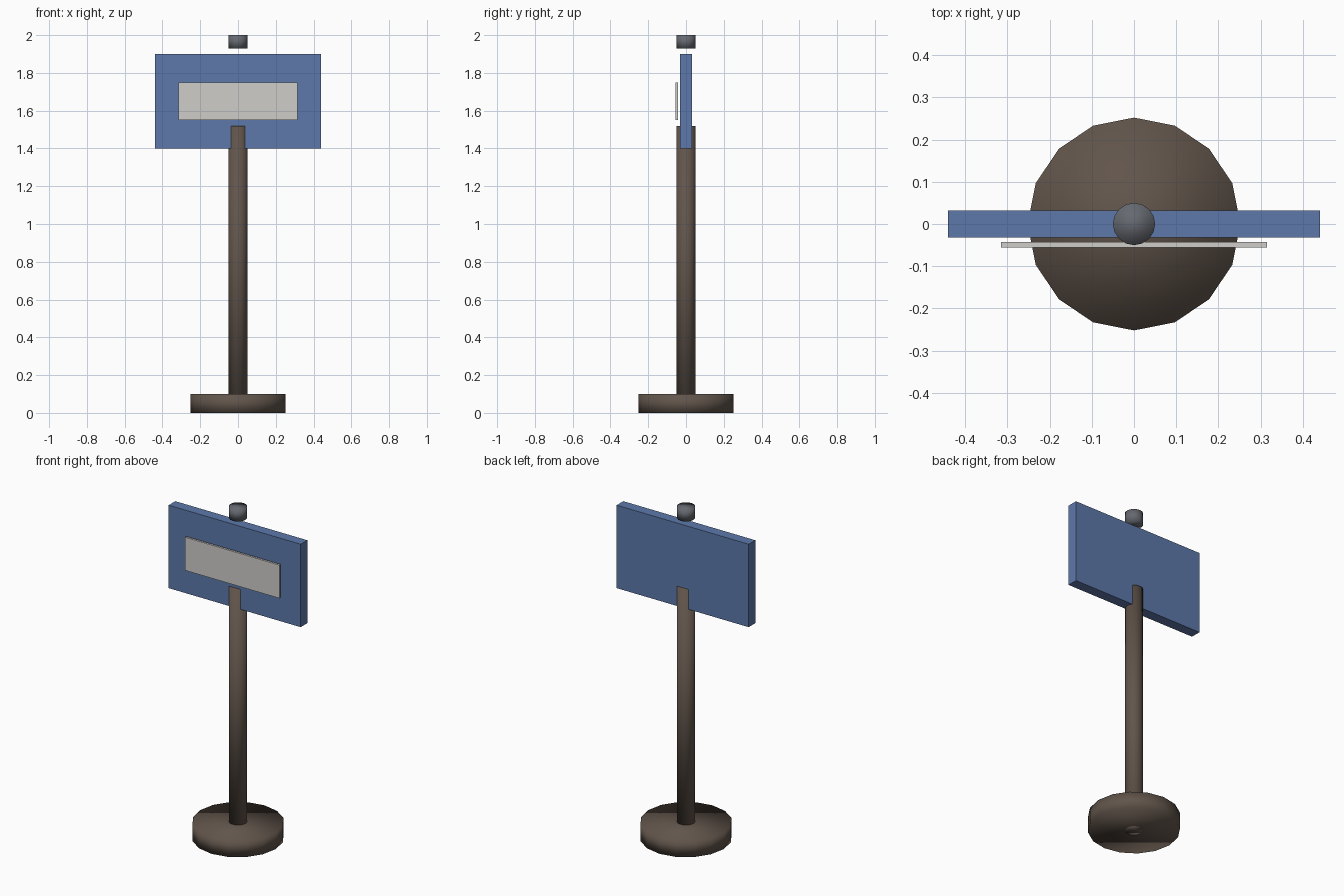
import bpy

if "Cube" in bpy.data.objects:
    bpy.data.objects.remove(bpy.data.objects["Cube"])


def material(name, color):
    m = bpy.data.materials.new(name)
    m.diffuse_color = (*color, 1)
    m.use_nodes = True
    m.node_tree.nodes["Principled BSDF"].inputs["Base Color"].default_value = m.diffuse_color
    return m


wood = material("dark_brown", (0.12, 0.09, 0.07))
blue = material("blue", (0.11, 0.19, 0.40))
pale = material("pale", (0.62, 0.61, 0.59))
steel = material("dark_steel", (0.13, 0.14, 0.16))


def box(name, x, y, z, mat):
    """Box from (min, max) ranges on each axis."""
    bpy.ops.mesh.primitive_cube_add(size=1, location=[sum(r) / 2 for r in (x, y, z)])
    o = bpy.context.object
    o.name = name
    o.scale = [r[1] - r[0] for r in (x, y, z)]
    bpy.ops.object.transform_apply(location=False, rotation=False)
    o.data.materials.append(mat)


def cylinder(name, radius, z0, z1, mat):
    """Smooth 16-sided upright cylinder on the centre axis."""
    bpy.ops.mesh.primitive_cylinder_add(vertices=16, radius=radius, depth=z1 - z0,
                                        location=(0, 0, (z0 + z1) / 2))
    o = bpy.context.object
    o.name = name
    bpy.ops.object.shade_smooth()
    o.data.materials.append(mat)


# Foot, pole and cap
cylinder("base", 0.252, 0, 0.1, wood)
cylinder("pole", 0.05, 0, 1.52, wood)
cylinder("top_cap", 0.05, 1.93, 2.0, steel)

# Sign board and the pale plate standing just in front of it
box("sign_board", (-0.44, 0.44), (-0.0315, 0.0315), (1.4, 1.9), blue)
box("sign_plate", (-0.315, 0.315), (-0.056, -0.043), (1.55, 1.75), pale)
